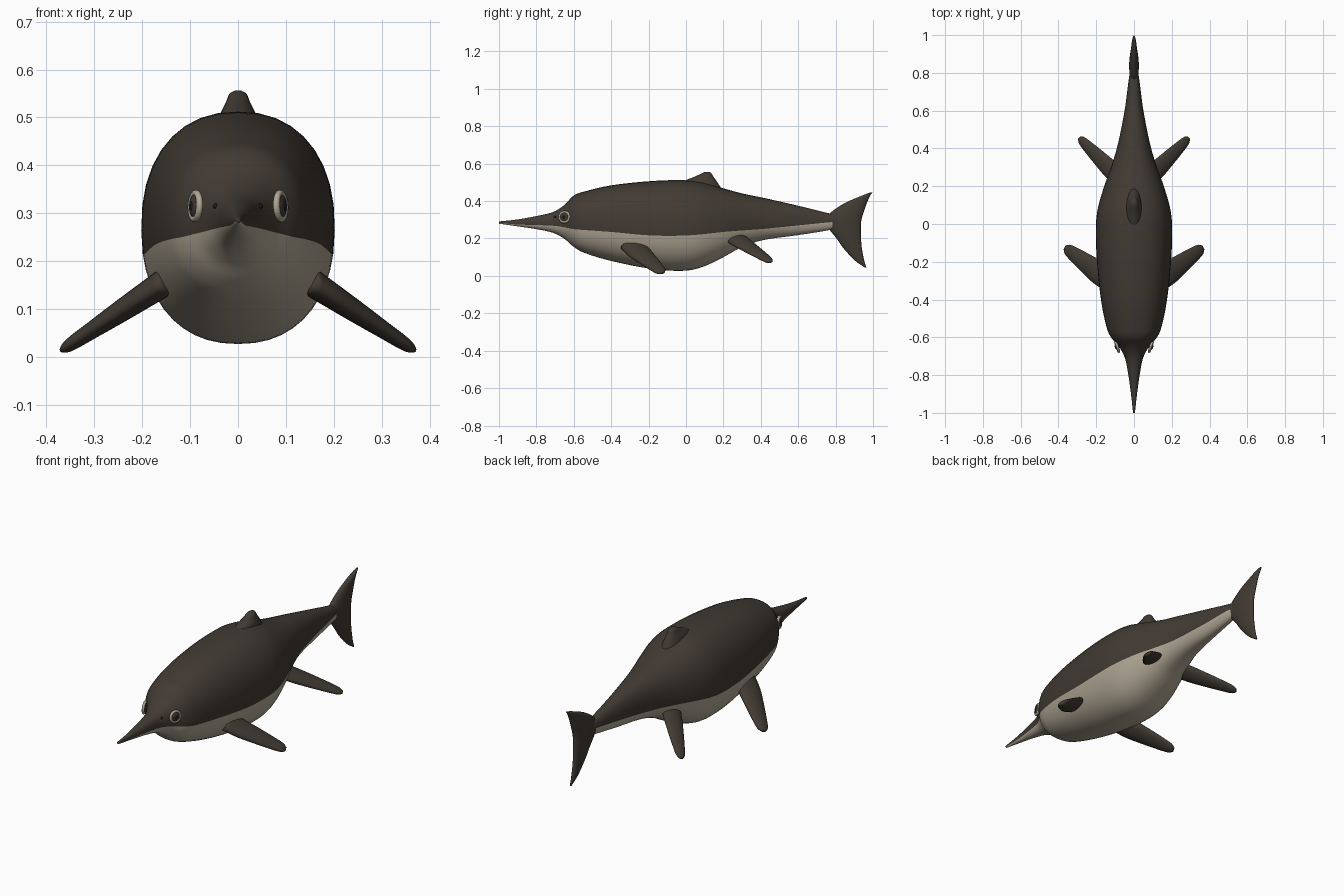
import bpy, bmesh, math
from mathutils import Vector

cube = bpy.data.objects.get("Cube")
if cube:
    bpy.data.objects.remove(cube, do_unlink=True)


def material(name, color):
    mat = bpy.data.materials.new(name)
    mat.use_nodes = True
    mat.diffuse_color = (*color, 1)
    mat.node_tree.nodes["Principled BSDF"].inputs["Base Color"].default_value = (*color, 1)
    return mat


SKIN = material("dark brown skin", (0.054, 0.043, 0.033))
BELLY = material("pale belly", (0.43, 0.38, 0.295))
EYE = material("black eye", (0.012, 0.01, 0.009))


def smooth_rows(rows, steps):
    """Catmull-Rom interpolation through rows of numbers."""
    pts = [Vector(r) for r in rows]
    pts = [pts[0] * 2 - pts[1]] + pts + [pts[-1] * 2 - pts[-2]]
    out = []
    for a, b, c, d in zip(pts, pts[1:], pts[2:], pts[3:]):
        for i in range(steps):
            t = i / steps
            out.append((b * 2 + (c - a) * t + (a * 2 - b * 5 + c * 4 - d) * t**2
                        + (b * 3 - a - c * 3 + d) * t**3) / 2)
    return out + [pts[-2]]


def loft(name, rings, mats, pale=lambda ring, side: False):
    """Skin a list of closed rings, cap both ends and shade smooth."""
    bm = bmesh.new()
    loops = [[bm.verts.new(p) for p in ring] for ring in rings]
    n = len(loops[0])
    for i, (a, b) in enumerate(zip(loops, loops[1:])):
        for j in range(n):
            k = (j + 1) % n
            face = bm.faces.new((a[j], a[k], b[k], b[j]))
            face.material_index = int(pale(i, j))
    bm.faces.new(loops[0])
    bm.faces.new(loops[-1])
    bmesh.ops.recalc_face_normals(bm, faces=bm.faces)
    for face in bm.faces:
        face.smooth = True
    mesh = bpy.data.meshes.new(name)
    bm.to_mesh(mesh)
    bm.free()
    obj = bpy.data.objects.new(name, mesh)
    bpy.context.collection.objects.link(obj)
    for mat in mats:
        mesh.materials.append(mat)
    return obj


def ellipse(center, a, b, n=20):
    angles = [math.tau * i / n for i in range(n)]
    return [center + a * math.cos(t) + b * math.sin(t) for t in angles]


# Body and snout: y, bottom, top, half width, height of the colour line
stations = [
    (-1.0, 0.279, 0.291, 0.005, 0.283),
    (-0.9, 0.265, 0.302, 0.016, 0.275),
    (-0.8, 0.25, 0.32, 0.03, 0.272),
    (-0.71, 0.23, 0.342, 0.048, 0.268),
    (-0.65, 0.198, 0.38, 0.08, 0.26),
    (-0.6, 0.155, 0.43, 0.122, 0.25),
    (-0.54, 0.122, 0.452, 0.147, 0.245),
    (-0.4, 0.08, 0.484, 0.175, 0.235),
    (-0.2, 0.04, 0.506, 0.196, 0.217),
    (-0.03, 0.027, 0.512, 0.202, 0.215),
    (0.08, 0.045, 0.502, 0.192, 0.222),
    (0.2, 0.1, 0.468, 0.158, 0.235),
    (0.3, 0.155, 0.441, 0.122, 0.243),
    (0.42, 0.193, 0.416, 0.086, 0.252),
    (0.6, 0.218, 0.375, 0.05, 0.27),
    (0.75, 0.242, 0.338, 0.03, 0.285),
    (0.82, 0.258, 0.325, 0.02, 0.29),
]
ARC = 20
POWER = 2.25


def body_ring(row):
    y, low, high, width, line = row
    mid, half = (low + high) / 2, (high - low) / 2
    d = max(-0.95, min(0.95, (line - mid) / half))
    start = math.asin(math.copysign(abs(d) ** (POWER / 2), d))
    upper = [start + (math.pi - 2 * start) * i / ARC for i in range(ARC)]
    lower = [math.pi - start + (math.pi + 2 * start) * i / ARC for i in range(ARC)]

    def bend(v):
        return math.copysign(abs(v) ** (2 / POWER), v)
    return [Vector((width * bend(math.cos(t)), y, mid + half * bend(math.sin(t))))
            for t in upper + lower]


rows = smooth_rows(stations, 5)
loft("body", [body_ring(r) for r in rows], [SKIN, BELLY],
     lambda ring, side: side >= ARC and rows[ring][0] < 0.77)


# Upright fins: z, leading y, trailing y, half thickness
def upright_fin(name, rows):
    rings = [ellipse(Vector((0, (a + b) / 2, z)), Vector((0, (b - a) / 2, 0)), Vector((w, 0, 0)))
             for z, a, b, w in smooth_rows(rows, 4)]
    loft(name, rings, [SKIN])


upright_fin("tail_fin", [
    (0.045, 0.955, 0.965, 0.004), (0.085, 0.9, 0.952, 0.011),
    (0.15, 0.84, 0.94, 0.016), (0.2, 0.805, 0.936, 0.02),
    (0.25, 0.765, 0.935, 0.024), (0.295, 0.74, 0.937, 0.026),
    (0.34, 0.775, 0.95, 0.023), (0.39, 0.85, 0.967, 0.017),
    (0.43, 0.942, 0.985, 0.011), (0.446, 0.985, 0.998, 0.005)])
upright_fin("dorsal_fin", [
    (0.46, -0.06, 0.195, 0.05), (0.505, -0.015, 0.165, 0.038),
    (0.53, 0.045, 0.147, 0.026), (0.549, 0.085, 0.135, 0.018),
    (0.556, 0.1, 0.125, 0.007)])


# Paired flippers: share of span, half chord, half thickness
def flipper(name, root, tip, scale, side):
    root, tip = Vector(root), Vector(tip)
    span = tip - root
    chord = Vector((-0.6, 0.7, 0.4))
    chord = (chord - span * chord.dot(span) / span.length_squared).normalized()
    normal = span.cross(chord).normalized()
    shape = [(-0.15, 0.06, 0.03), (0.1, 0.064, 0.027), (0.4, 0.055, 0.023),
             (0.7, 0.043, 0.018), (0.92, 0.031, 0.014), (1.0, 0.014, 0.007)]
    rings = [ellipse(root + span * t, chord * c * scale, normal * w * scale)
             for t, c, w in smooth_rows(shape, 4)]
    for ring in rings:
        for p in ring:
            p.x *= side
    loft(name, rings, [SKIN])


def finish(name, mat, scale=(1, 1, 1)):
    obj = bpy.context.object
    obj.name = name
    obj.scale = scale
    obj.data.materials.append(mat)
    bpy.ops.object.shade_smooth()


for label, side in (("left", 1), ("right", -1)):
    flipper(label + "_front_flipper", (0.165, -0.275, 0.148), (0.365, -0.125, 0.016), 1, side)
    flipper(label + "_rear_flipper", (0.1, 0.265, 0.2), (0.29, 0.455, 0.075), 0.8, side)

    # Eye with pale ring, facing outward and slightly forward
    facing = Vector((side, -0.35, 0.05)).to_track_quat('Z', 'Y').to_euler()
    spot = (side * 0.089, -0.65, 0.315)
    bpy.ops.mesh.primitive_torus_add(major_segments=32, minor_segments=10, major_radius=0.027,
                                     minor_radius=0.007, location=spot, rotation=facing)
    finish(label + "_eye_ring", BELLY)
    bpy.ops.mesh.primitive_uv_sphere_add(segments=24, ring_count=12, radius=0.026,
                                         location=spot, rotation=facing)
    finish(label + "_eye", SKIN, (1, 1, 0.4))
    bpy.ops.mesh.primitive_uv_sphere_add(segments=16, ring_count=8, radius=0.013,
                                         location=(side * 0.094, -0.652, 0.315), rotation=facing)
    finish(label + "_pupil", EYE, (1, 1, 0.6))

    # Nostril
    bpy.ops.mesh.primitive_uv_sphere_add(segments=12, ring_count=8, radius=0.006,
                                         location=(side * 0.046, -0.7, 0.315))
    finish(label + "_nostril", EYE)
